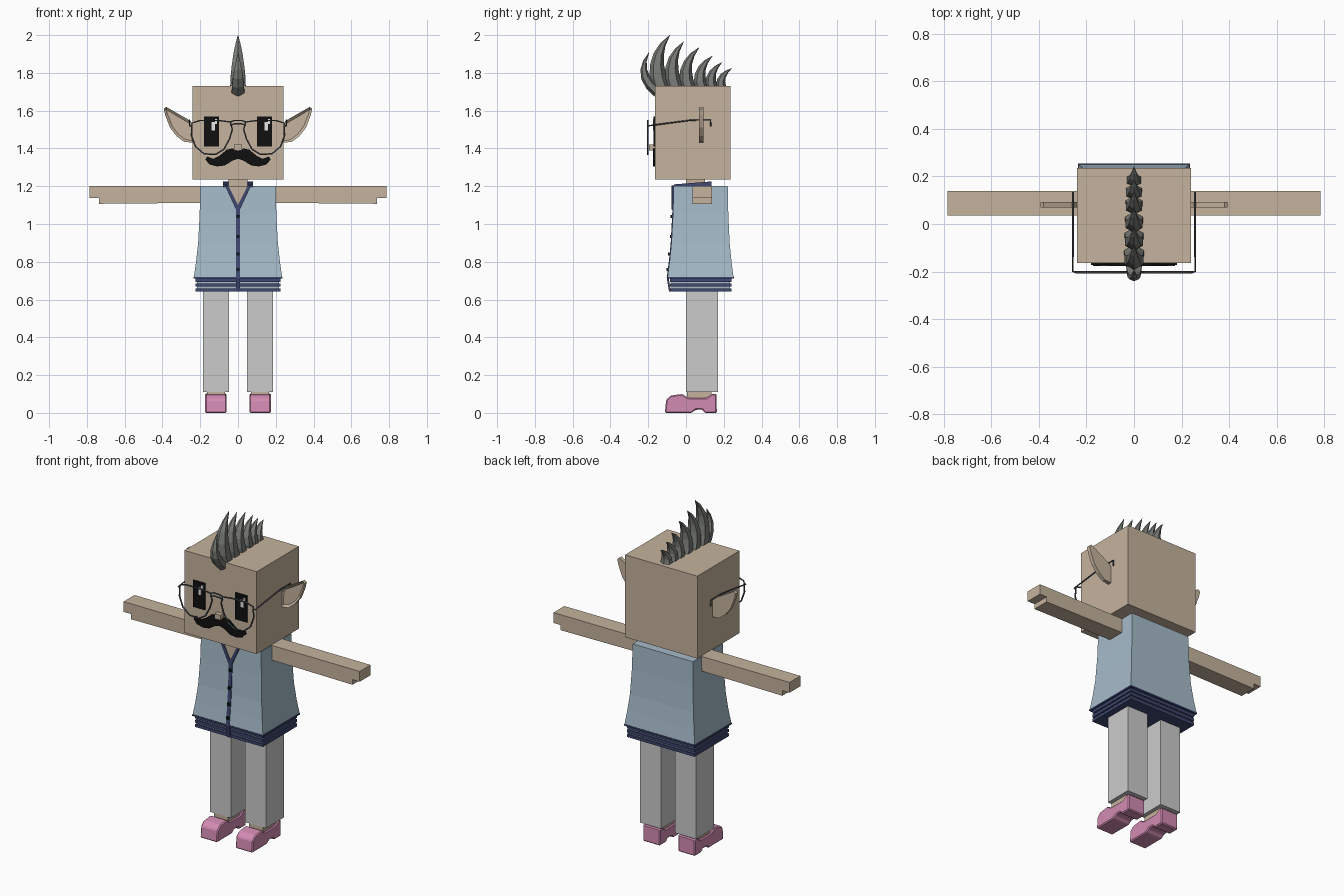
import bpy
import bmesh
import math
from mathutils import Vector

if "Cube" in bpy.data.objects:
    bpy.data.objects.remove(bpy.data.objects["Cube"], do_unlink=True)


def material(name, r, g, b):
    m = bpy.data.materials.new(name)
    m.use_nodes = True
    m.diffuse_color = (r, g, b, 1)
    m.node_tree.nodes["Principled BSDF"].inputs["Base Color"].default_value = (r, g, b, 1)
    return m


SKIN = material("skin", 0.56, 0.45, 0.34)
SHIRT = material("pale blue cloth", 0.38, 0.5, 0.59)
NAVY = material("navy trim", 0.05, 0.065, 0.17)
TROUSER = material("light grey cloth", 0.6, 0.6, 0.6)
PINK = material("pink shoe", 0.65, 0.26, 0.45)
HAIR = material("grey hair", 0.19, 0.2, 0.18)
METAL = material("dark metal", 0.08, 0.09, 0.1)
BLACK = material("black", 0.005, 0.005, 0.005)
WHITE = material("white", 0.85, 0.85, 0.85)


def finish(name, bm, mat):
    bmesh.ops.recalc_face_normals(bm, faces=bm.faces)
    mesh = bpy.data.meshes.new(name)
    bm.to_mesh(mesh)
    bm.free()
    mesh.materials.append(mat)
    ob = bpy.data.objects.new(name, mesh)
    bpy.context.collection.objects.link(ob)
    return ob


def loft(name, rings, mat):
    """Skin a list of equal-length point rings and cap both ends."""
    bm = bmesh.new()
    rows = [[bm.verts.new(p) for p in ring] for ring in rings]
    n = len(rows[0])
    for a, b in zip(rows, rows[1:]):
        for i in range(n):
            j = (i + 1) % n
            bm.faces.new((a[i], a[j], b[j], b[i]))
    bm.faces.new(rows[0])
    bm.faces.new(rows[-1])
    return finish(name, bm, mat)


def prism(name, outline, lo, hi, mat, axis="y"):
    """Extrude an outline along x (y, z points) or along y (x, z points)."""
    def place(p, d):
        return (d, p[0], p[1]) if axis == "x" else (p[0], d, p[1])
    return loft(name, [[place(p, d) for p in outline] for d in (lo, hi)], mat)


def box(name, x, y, z, mat):
    outline = [(x[0], z[0]), (x[1], z[0]), (x[1], z[1]), (x[0], z[1])]
    return prism(name, outline, y[0], y[1], mat)


def rect(hx, y0, y1, z):
    return [(-hx, y0, z), (hx, y0, z), (hx, y1, z), (-hx, y1, z)]


def wire(name, points, radius, mat, closed=False):
    cu = bpy.data.curves.new(name, "CURVE")
    cu.dimensions = "3D"
    cu.bevel_depth = radius
    cu.bevel_resolution = 1
    cu.use_fill_caps = True
    sp = cu.splines.new("POLY")
    sp.points.add(len(points) - 1)
    for p, co in zip(sp.points, points):
        p.co = (*co, 1)
    sp.use_cyclic_u = closed
    cu.materials.append(mat)
    ob = bpy.data.objects.new(name, cu)
    bpy.context.collection.objects.link(ob)
    return ob


# Head, nose and neck
box("head", (-0.24, 0.24), (-0.165, 0.235), (1.235, 1.73), SKIN)
box("nose", (-0.02, 0.02), (-0.195, -0.16), (1.39, 1.42), SKIN)
box("neck", (-0.05, 0.05), (0, 0.1), (1.19, 1.24), SKIN)

# Eyes with highlights
for x, side in ((-0.14, "right"), (0.14, "left")):
    box(side + "_eye", (x - 0.04, x + 0.04), (-0.172, -0.165), (1.41, 1.57), BLACK)
    box(side + "_eye_glint", (x, x + 0.018), (-0.175, -0.172), (1.495, 1.54), WHITE)
    box(side + "_eye_small_glint", (x + 0.018, x + 0.03), (-0.175, -0.172), (1.53, 1.555), WHITE)

# Moustache
half = [(0.03, 1.4), (0.06, 1.393), (0.1, 1.36), (0.13, 1.345), (0.165, 1.357), (0.172, 1.34),
        (0.15, 1.315), (0.11, 1.305), (0.07, 1.31), (0.03, 1.335)]
prism("moustache", [(0, 1.385)] + half + [(0, 1.345)] + [(-x, z) for x, z in reversed(half)],
      -0.176, -0.164, BLACK)

# Torso flaring towards the hem
torso = [(0.715, 0.234, -0.098, 0.252), (0.8, 0.222, -0.087, 0.241), (0.9, 0.211, -0.077, 0.231),
         (1.05, 0.203, -0.069, 0.224), (1.2, 0.2, -0.065, 0.221)]
loft("shirt", [rect(hx, a, b, z) for z, hx, a, b in torso], SHIRT)
box("lower_body", (-0.2, 0.2), (-0.06, 0.22), (0.645, 0.72), SKIN)

# Ribbed hem
box("hem_core", (-0.216, 0.216), (-0.076, 0.232), (0.655, 0.715), SHIRT)
for i, z in enumerate((0.642, 0.668, 0.694)):
    box(f"hem_band_{i + 1}", (-0.225, 0.225), (-0.085, 0.241), (z, z + 0.017), NAVY)
box("hem_edge", (-0.236, 0.236), (-0.1, 0.254), (0.712, 0.72), NAVY)

# Front placket following the shirt, with buttons
strip = [(a - 0.004, z) for z, hx, a, b in torso if z < 1.1] + [(-0.072, 1.09)]
strip = [(-0.09, 0.642)] + strip
prism("placket", strip + [(y + 0.01, z) for y, z in reversed(strip)], -0.011, 0.011, NAVY, "x")
for i, (z, y) in enumerate(((0.76, -0.096), (0.84, -0.087), (0.935, -0.079), (1.04, -0.074))):
    box(f"button_{i + 1}", (-0.008, 0.008), (y - 0.007, y + 0.005), (z - 0.008, z + 0.008), BLACK)

# Open neckline and collar
prism("neck_opening", [(0, 1.09), (0.055, 1.201), (-0.055, 1.201)], -0.0715, -0.06, SKIN)
for s in (-1, 1):
    side = "left" if s > 0 else "right"
    prism(side + "_neckline", [(0, 1.078), (s * 0.012, 1.08), (s * 0.07, 1.205), (s * 0.052, 1.205),
                               (0, 1.1)], -0.076, -0.064, NAVY)
    collar = prism(side + "_collar", [(-0.075, 1.195), (0.135, 1.195), (0.135, 1.225), (-0.06, 1.21)],
                   s * 0.055, s * 0.08, NAVY, "x")
box("back_collar", (-0.08, 0.08), (0.115, 0.135), (1.195, 1.225), NAVY)

# Paired parts
ear = [(0.235, 1.43), (0.285, 1.435), (0.325, 1.465), (0.36, 1.51), (0.385, 1.575), (0.393, 1.61),
       (0.38, 1.62), (0.31, 1.58), (0.25, 1.545), (0.235, 1.52)]
arm = [(0.19, 1.2), (0.785, 1.2), (0.785, 1.138), (0.737, 1.138), (0.737, 1.107), (0.19, 1.112)]
shoe = [(-0.112, 0), (0.03, 0), (0.05, 0.016), (0.085, 0.018), (0.1, 0), (0.163, 0), (0.162, 0.1),
        (0.14, 0.102), (0.11, 0.08), (0.01, 0.08), (-0.02, 0.1), (-0.08, 0.092), (-0.105, 0.07)]
lens = [(0.04, 1.54), (0.1, 1.548), (0.2, 1.548), (0.243, 1.535), (0.247, 1.47), (0.225, 1.41),
        (0.18, 1.372), (0.12, 1.368), (0.075, 1.395), (0.045, 1.45), (0.03, 1.5)]
for s in (-1, 1):
    side = "left" if s > 0 else "right"
    prism(side + "_arm", [(s * x, z) for x, z in arm], 0.035, 0.138, SKIN)
    box(side + "_leg", (s * 0.047, s * 0.186), (0, 0.17), (0.11, 0.66), TROUSER)
    box(side + "_ankle", (s * 0.07, s * 0.163), (0.005, 0.135), (0.07, 0.115), SKIN)

    # Shoe, with softened edges
    ob = prism(side + "_shoe", [(y, z) for y, z in shoe], s * 0.06, s * 0.174, PINK, "x")
    bev = ob.modifiers.new("soft edges", "BEVEL")
    bev.width = 0.006
    bev.segments = 1

    # Ear with a sunken inner face at the front
    ob = prism(side + "_ear", [(s * x, z) for x, z in ear], 0.07, 0.092, SKIN)
    bm = bmesh.new()
    bm.from_mesh(ob.data)
    bm.faces.ensure_lookup_table()
    front = min(bm.faces, key=lambda f: f.calc_center_median().y)
    bmesh.ops.inset_individual(bm, faces=[front], thickness=0.014, depth=0)
    bmesh.ops.translate(bm, verts=front.verts, vec=(0, 0.012, 0))
    bm.to_mesh(ob.data)
    bm.free()

    # Spectacle rim and temple
    wire(side + "_rim", [(s * x, -0.203, z) for x, z in lens], 0.0045, METAL, True)
    wire(side + "_temple", [(s * 0.243, -0.203, 1.52), (s * 0.257, -0.2, 1.52), (s * 0.257, 0.03, 1.55),
                            (s * 0.257, 0.13, 1.55), (s * 0.257, 0.132, 1.515)], 0.004, METAL)
for i, z in enumerate((1.53, 1.548)):
    wire(f"bridge_{i + 1}", [(-0.042, -0.203, z - 0.008), (-0.02, -0.203, z), (0.02, -0.203, z),
                             (0.042, -0.203, z - 0.008)], 0.004, METAL)


# Crest of curved, tapering spikes: base, belly and tip in (y, z)
def spike(name, base, belly, tip, width, depth):
    p0, p1, p2 = Vector(base), Vector(belly), Vector(tip)
    rings = []
    for i in range(6):
        t = i / 5
        c = p0 * (1 - t) ** 2 + p1 * 2 * t * (1 - t) + p2 * t * t
        tangent = ((p1 - p0) * (1 - t) + (p2 - p1) * t).normalized()
        across = Vector((tangent.y, -tangent.x))
        size = max(0.02, 1 - t ** 1.7)
        ring = []
        for k in range(6):
            a = math.tau * k / 6
            q = c + across * math.cos(a) * depth * size
            ring.append((math.sin(a) * width * size * 1.15, q.x, q.y))
        rings.append(ring)
    return loft(name, rings, HAIR)


spike("front_hair_spike", (-0.15, 1.70), (-0.27, 1.79), (-0.195, 1.91), 0.034, 0.03)
tips = [(-0.085, 2.0), (-0.012, 1.965), (0.07, 1.935), (0.14, 1.89), (0.19, 1.855), (0.243, 1.825)]
bases = [-0.13, -0.055, 0.015, 0.085, 0.14, 0.19]
for i, (tip, y) in enumerate(zip(tips, bases)):
    height = tip[1] - 1.71
    spike(f"hair_spike_{i + 1}", (y, 1.71), (y - 0.22 * height, 1.71 + 0.6 * height), tip,
          0.042 - 0.002 * i, 0.048 - 0.004 * i)
